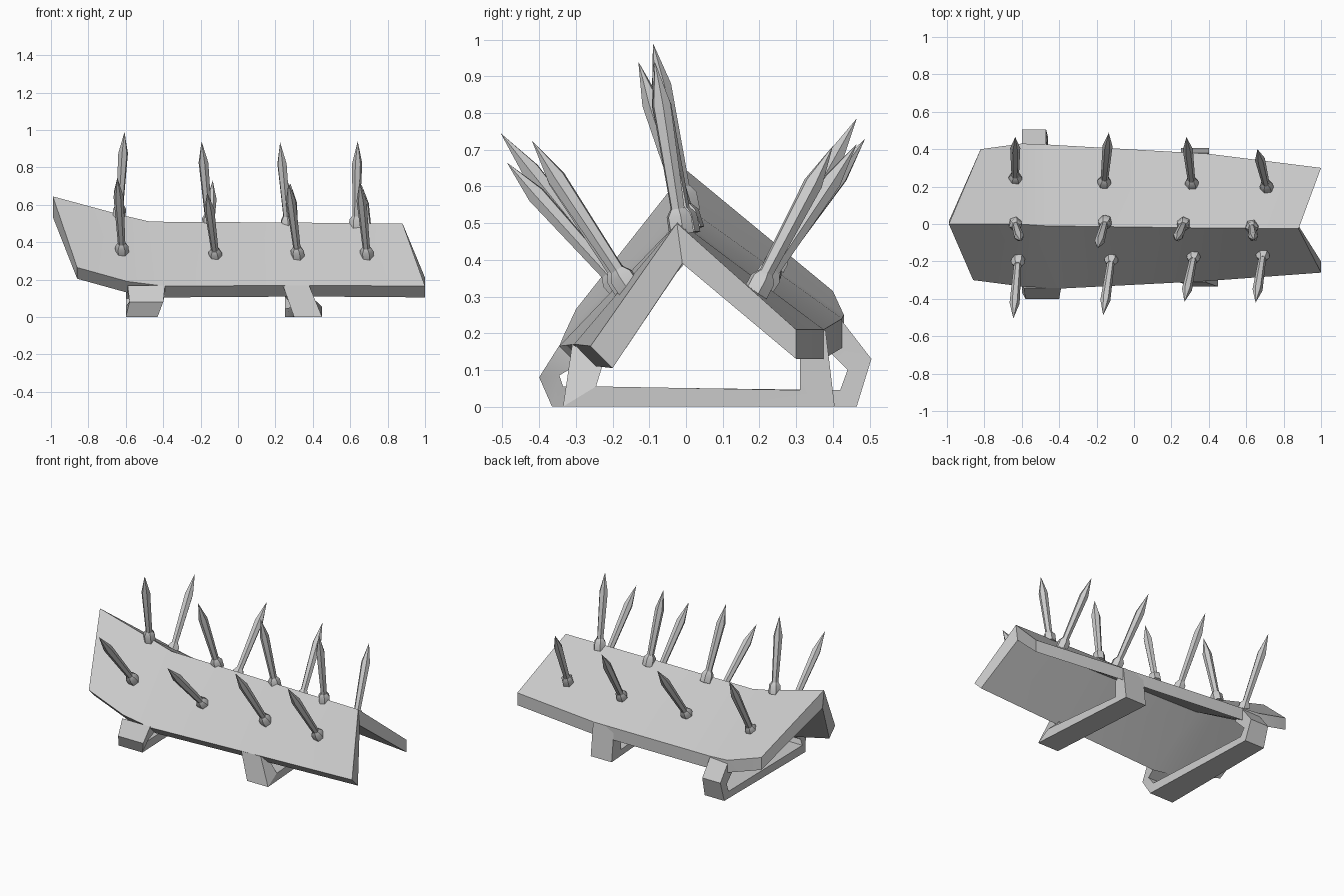
import bpy
import bmesh
import math
from mathutils import Vector

default_cube = bpy.data.objects.get("Cube")
if default_cube:
    bpy.data.objects.remove(default_cube, do_unlink=True)

# One plain grey metal
metal = bpy.data.materials.new("grey_metal")
metal.use_nodes = True
grey = (0.6, 0.6, 0.6, 1.0)
metal.diffuse_color = grey
metal.node_tree.nodes["Principled BSDF"].inputs["Base Color"].default_value = grey


def finish(bm, name, smooth_angle):
    """Turn a bmesh into a shaded object with the metal material."""
    bmesh.ops.recalc_face_normals(bm, faces=bm.faces)
    mesh = bpy.data.meshes.new(name)
    bm.to_mesh(mesh)
    bm.free()
    mesh.materials.append(metal)
    obj = bpy.data.objects.new(name, mesh)
    bpy.context.collection.objects.link(obj)
    bpy.ops.object.select_all(action='DESELECT')
    obj.select_set(True)
    bpy.context.view_layer.objects.active = obj
    bpy.ops.object.shade_smooth_by_angle(angle=math.radians(smooth_angle))
    return obj


def loft(bm, rings):
    """Join closed rings of equal length with quads and return the vertex rings."""
    rows = [[bm.verts.new(point) for point in ring] for ring in rings]
    count = len(rows[0])
    for a, b in zip(rows, rows[1:]):
        for i in range(count):
            j = (i + 1) % count
            bm.faces.new((a[i], a[j], b[j], b[i]))
    return rows


# Ridged shell: each station gives front edge, ridge and back edge of the outside
stations = [
    ((-0.86, -0.30, 0.265), (-0.99, 0.0, 0.645), (-0.82, 0.40, 0.315)),
    ((-0.59, -0.335, 0.19), (-0.62, 0.0, 0.545), (-0.60, 0.43, 0.25)),
    ((-0.39, -0.345, 0.165), (-0.47, -0.01, 0.51), (-0.47, 0.425, 0.24)),
    ((0.39, -0.305, 0.17), (0.30, -0.02, 0.505), (0.40, 0.375, 0.21)),
    ((1.0, -0.26, 0.165), (0.88, -0.025, 0.50), (1.0, 0.30, 0.21)),
]
front_inset = Vector((0, 0.06, -0.06))
ridge_inset = Vector((0, 0.015, -0.11))
back_inset = Vector((0, 0, -0.08))

rings = []
for station in stations:
    front, ridge, back = (Vector(p) for p in station)
    rings.append([front, ridge, back,
                  back + back_inset, ridge + ridge_inset, front + front_inset])
bm = bmesh.new()
rows = loft(bm, rings)
for row in (rows[0], rows[-1]):
    bm.faces.new((row[0], row[1], row[4], row[5]))
    bm.faces.new((row[1], row[2], row[3], row[4]))
finish(bm, "ridged_shell", 40)


# Strap brackets: each step gives outer (y, z), inner (y, z) and the x span
def bracket(name, steps):
    bm = bmesh.new()
    rings = []
    for outer, inner, (x0, x1) in steps:
        rings.append([(x0, *outer), (x1, *outer), (x1, *inner), (x0, *inner)])
    rows = loft(bm, rings)
    bm.faces.new(rows[0])
    bm.faces.new(rows[-1])
    finish(bm, name, 30)


bracket("wide_bracket", [
    ((0.42, 0.24), (0.36, 0.18), (-0.60, -0.47)),
    ((0.505, 0.13), (0.44, 0.10), (-0.60, -0.47)),
    ((0.465, 0), (0.42, 0.045), (-0.60, -0.46)),
    ((-0.365, 0), (-0.335, 0.055), (-0.60, -0.43)),
    ((-0.40, 0.08), (-0.345, 0.085), (-0.58, -0.40)),
    ((-0.343, 0.17), (-0.27, 0.13), (-0.59, -0.39)),
])
bracket("narrow_bracket", [
    ((0.38, 0.21), (0.31, 0.15), (0.25, 0.40)),
    ((0.405, 0), (0.31, 0.045), (0.25, 0.40)),
    ((-0.335, 0), (-0.245, 0.055), (0.30, 0.45)),
    ((-0.31, 0.17), (-0.225, 0.12), (0.24, 0.38)),
])


# Spikes: a hexagonal collar and a shaft that swells before its point
def spike(name, base, tip):
    base, tip = Vector(base), Vector(tip)
    axis = tip - base
    length = axis.length
    turn = axis.to_track_quat('Z', 'Y')
    sides = 6

    def ring(radius, height):
        angles = [math.tau * i / sides for i in range(sides)]
        return [base + turn @ Vector((radius * math.cos(a), radius * math.sin(a), height))
                for a in angles]

    bm = bmesh.new()
    collar = loft(bm, [ring(0.036, -0.02), ring(0.036, 0.03), ring(0.022, 0.05)])
    bm.faces.new(collar[0])
    bm.faces.new(collar[-1])
    shaft = loft(bm, [ring(0.019, 0), ring(0.027, length * 0.74)])
    bm.faces.new(shaft[0])
    point = bm.verts.new(tip)
    for i in range(sides):
        bm.faces.new((shaft[-1][i], shaft[-1][(i + 1) % sides], point))
    finish(bm, name, 35)


spike_rows = {
    "front_spike": [
        ((-0.62, -0.19, 0.355), (-0.645, -0.505, 0.745)),
        ((-0.12, -0.18, 0.325), (-0.165, -0.488, 0.665)),
        ((0.32, -0.17, 0.33), (0.27, -0.415, 0.72)),
        ((0.69, -0.16, 0.33), (0.65, -0.42, 0.725)),
    ],
    "ridge_spike": [
        ((-0.635, 0.0, 0.55), (-0.607, -0.09, 0.99)),
        ((-0.155, 0.01, 0.50), (-0.195, -0.13, 0.94)),
        ((0.265, 0.0, 0.49), (0.225, -0.09, 0.935)),
        ((0.63, -0.015, 0.49), (0.64, -0.085, 0.94)),
    ],
    "back_spike": [
        ((-0.635, 0.235, 0.375), (-0.635, 0.465, 0.785)),
        ((-0.16, 0.215, 0.345), (-0.135, 0.488, 0.73)),
        ((0.31, 0.21, 0.33), (0.28, 0.465, 0.715)),
        ((0.71, 0.195, 0.32), (0.66, 0.40, 0.71)),
    ],
}
for row_name, spikes in spike_rows.items():
    for number, (base, tip) in enumerate(spikes, 1):
        spike(f"{row_name}_{number}", base, tip)
